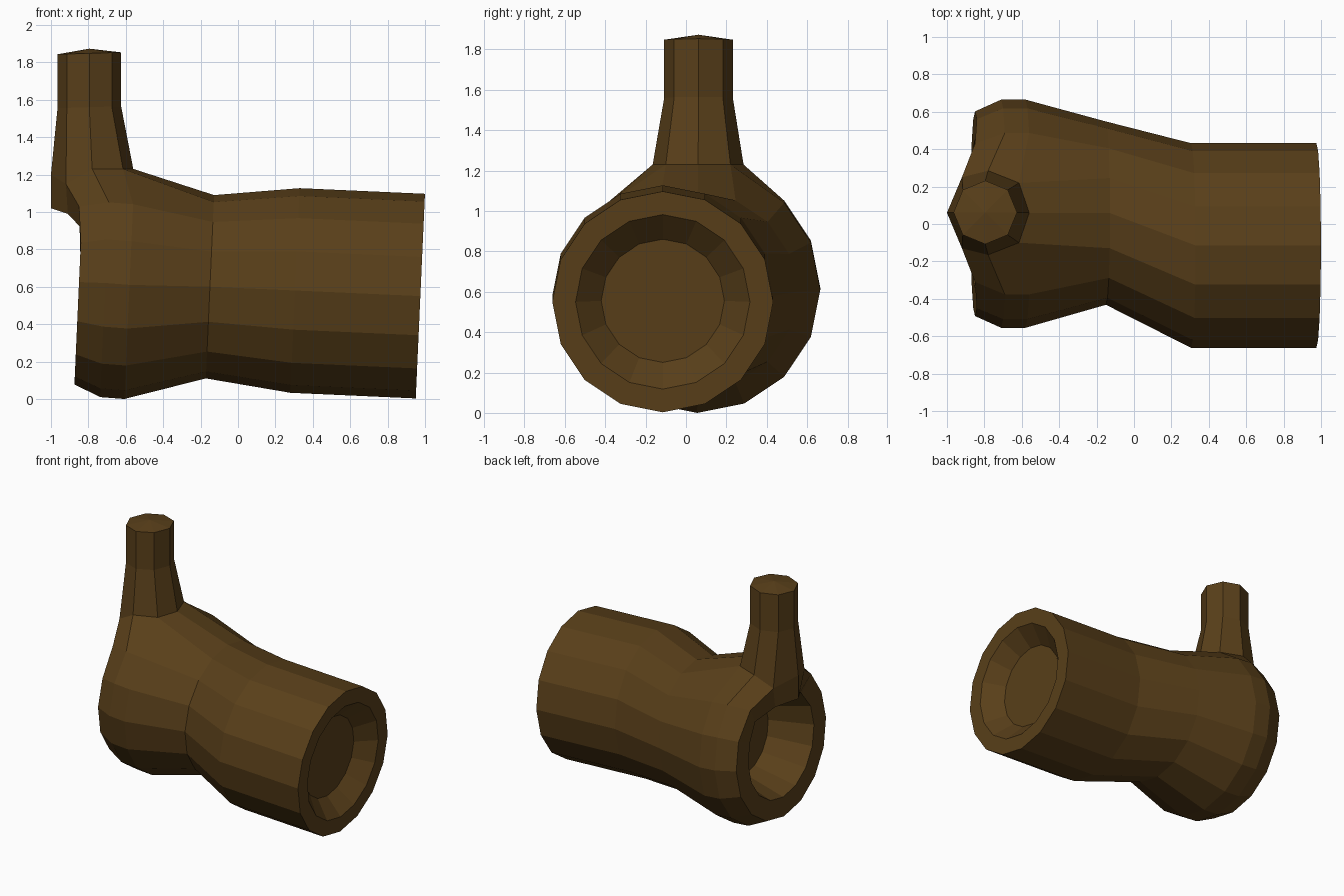
import bpy, bmesh
from math import sin, cos, pi

if "Cube" in bpy.data.objects:
    bpy.data.objects.remove(bpy.data.objects["Cube"])

SIDES = 16
TILT = 0.045  # end faces lean slightly with the log axis

bm = bmesh.new()


def log_ring(x, y, z, r):
    """One cross-section of the log; vertex 0 is at the top."""
    ring = []
    for k in range(SIDES):
        a = 2 * pi * k / SIDES
        dz = r * cos(a)
        ring.append(bm.verts.new((x + TILT * dz, y + r * sin(a), z + dz)))
    return ring


# Log: right recess, outer skin, left recess, as (x, y, z, radius)
sections = [
    (0.855, -0.115, 0.555, 0.305),
    (0.975, -0.115, 0.55, 0.432),
    (0.975, -0.115, 0.55, 0.547),
    (0.305, -0.115, 0.58, 0.547),
    (-0.15, 0.058, 0.60, 0.49),
    (-0.58, 0.055, 0.61, 0.61),
    (-0.71, 0.055, 0.62, 0.61),
    (-0.85, 0.055, 0.625, 0.547),
    (-0.85, 0.055, 0.625, 0.40),
    (-0.53, 0.055, 0.615, 0.30),
]
rings = [log_ring(*s) for s in sections]

# Pull the top of the left end outward to meet the branch: (ring, step) -> x, dy, z
pulls = {
    (5, 0): (-0.56, 0, 1.23), (5, 1): (-0.615, 0.16, 1.23),
    (6, 1): (-0.78, 0.225, 1.23),
    (7, 0): (-1.0, 0, 1.20), (7, 1): (-0.92, 0.19, 1.15), (7, 2): (-0.85, 0.37, 1.03),
    (8, 0): (-1.0, 0, 1.02), (8, 1): (-0.91, 0.153, 0.99), (8, 2): (-0.83, 0.283, 0.905),
}
for (i, k), (x, dy, z) in pulls.items():
    for s in (1, -1):
        rings[i][s * k].co = (x, 0.06 + s * dy, z)

# Skin the log, leaving the branch socket open
socket = rings[6][0]
for a, b in zip(rings, rings[1:]):
    for k in range(SIDES):
        n = (k + 1) % SIDES
        quad = (a[k], a[n], b[n], b[k])
        if socket not in quad:
            bm.faces.new(quad)
bm.faces.new(rings[0])
bm.faces.new(rings[-1])
bm.verts.remove(socket)

# Branch: eight sides growing from the socket
r5, r6, r7 = rings[5:8]
loop = [r5[0], r5[1], r6[1], r7[1], r7[0], r7[-1], r6[-1], r5[-1]]
for z, r in ((1.56, 0.17), (1.848, 0.17)):
    new = [bm.verts.new((-0.795 + r * cos(k * pi / 4), 0.062 + r * sin(k * pi / 4),
                         z + 0.03 * r * cos(k * pi / 4))) for k in range(8)]
    for k in range(8):
        n = (k + 1) % 8
        bm.faces.new((loop[k], loop[n], new[n], new[k]))
    loop = new
tip = bm.verts.new((-0.795, 0.062, 1.873))
for k in range(8):
    bm.faces.new((loop[k], loop[(k + 1) % 8], tip))

bmesh.ops.recalc_face_normals(bm, faces=bm.faces[:])
mesh = bpy.data.meshes.new("hollow_log")
bm.to_mesh(mesh)
bm.free()

# Dark bark colour
bark = bpy.data.materials.new("bark")
bark.diffuse_color = (0.10, 0.05, 0.01, 1)
bark.use_nodes = True
bark.node_tree.nodes["Principled BSDF"].inputs["Base Color"].default_value = bark.diffuse_color
mesh.materials.append(bark)
bpy.context.collection.objects.link(bpy.data.objects.new("hollow_log", mesh))
